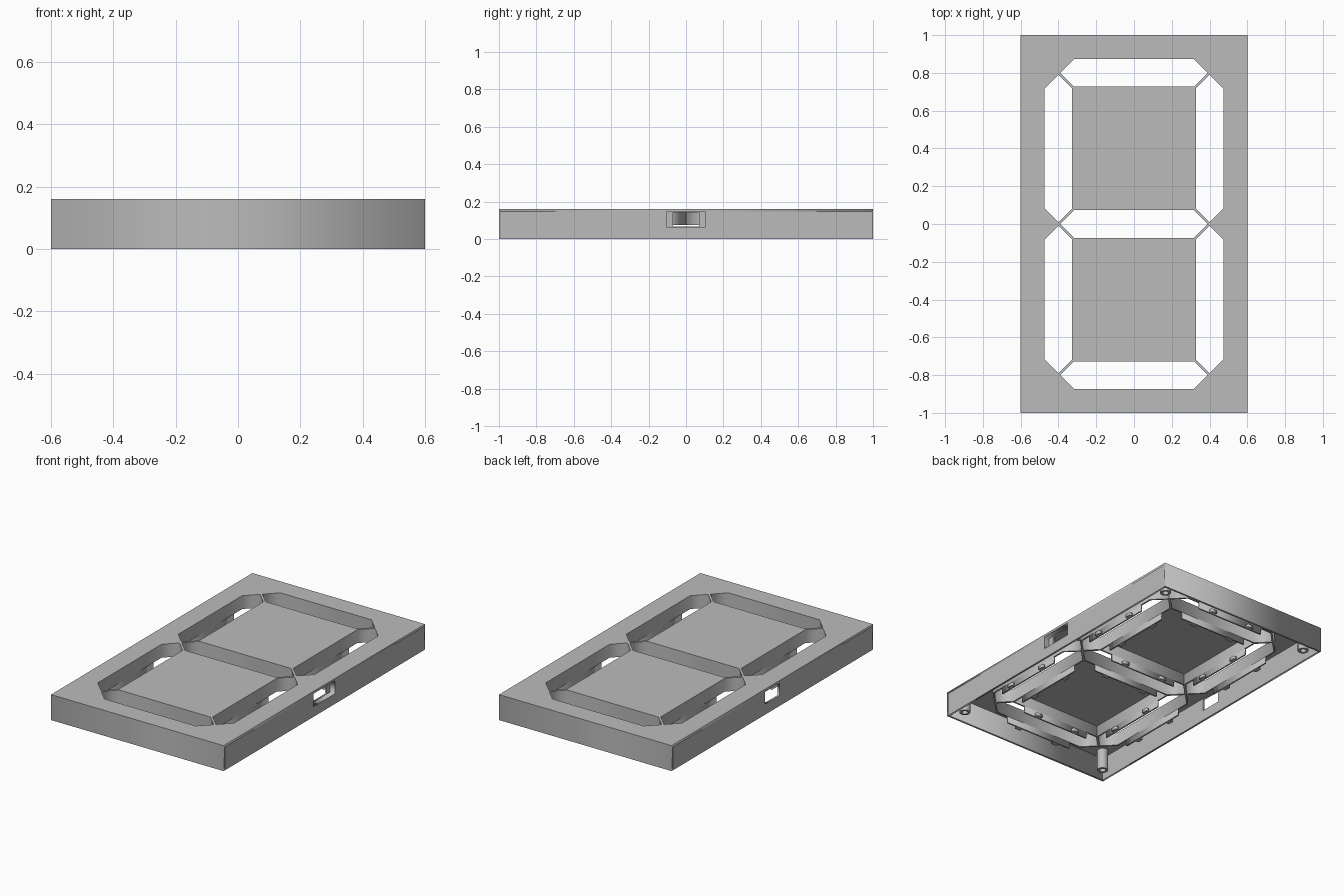
import bpy
from math import pi
from mathutils import Matrix, Vector

cube = bpy.data.objects.get("Cube")
if cube:
    bpy.data.objects.remove(cube)

grey = bpy.data.materials.new("plain grey")
grey.use_nodes = True
colour = (0.5, 0.5, 0.5, 1)
grey.diffuse_color = colour
grey.node_tree.nodes["Principled BSDF"].inputs["Base Color"].default_value = colour

# Sends local x, y, z to world y, z, x for panels that face sideways
SIDEWAYS = Matrix(((0, 0, 1, 0), (1, 0, 0, 0), (0, 1, 0, 0), (0, 0, 0, 1)))


def panel(name, loops, low, high, sideways=False):
    """Flat panel between two levels; loops after the first are holes."""
    curve = bpy.data.curves.new(name, "CURVE")
    curve.dimensions = "2D"
    curve.fill_mode = "BOTH"
    curve.extrude = (high - low) / 2
    for loop in loops:
        spline = curve.splines.new("POLY")
        spline.points.add(len(loop) - 1)
        for point, (x, y) in zip(spline.points, loop):
            point.co = (x, y, 0, 1)
        spline.use_cyclic_u = True
    helper = bpy.data.objects.new(name + " outline", curve)
    bpy.context.collection.objects.link(helper)
    graph = bpy.context.evaluated_depsgraph_get()
    mesh = bpy.data.meshes.new_from_object(helper.evaluated_get(graph))
    bpy.data.objects.remove(helper)
    mesh.transform(Matrix.Translation((0, 0, (low + high) / 2)))
    if sideways:
        mesh.transform(SIDEWAYS)
    mesh.materials.clear()
    mesh.materials.append(grey)
    obj = bpy.data.objects.new(name, mesh)
    bpy.context.collection.objects.link(obj)
    return obj


def rect(x0, x1, y0, y1):
    return [(x0, y0), (x1, y0), (x1, y1), (x0, y1)]


def box(name, x0, x1, y0, y1, z0, z1):
    return panel(name, [rect(x0, x1, y0, y1)], z0, z1)


def hexagon(cx, cy, half, upright, grow=0.0):
    """Pointed segment outline, optionally grown outward by a wall thickness."""
    w = HALF_WIDTH + grow
    tip = half + grow * 1.414
    s = tip - w
    pts = [(-tip, 0), (-s, -w), (s, -w), (tip, 0), (s, w), (-s, w)]
    if upright:
        pts = [(y, x) for x, y in pts]
    return [(cx + x, cy + y) for x, y in pts]


W, L, H = 0.6, 1.0, 0.16
HALF_WIDTH = 0.073
WALL = 0.012
ROOF = 0.147
NOTCH, LOW = 0.076, 0.035

segments = [(0, y, 0.39, False) for y in (-0.8, 0, 0.8)]
segments += [(x, y, 0.39, True) for x in (-0.4, 0.4) for y in (-0.4, 0.4)]

# Roof with seven openings
panel("face_plate", [rect(-W, W, -L, L)] + [hexagon(*s) for s in segments], ROOF, H)

# Outer walls
for y, name in ((-L, "front_wall"), (L - WALL, "back_wall")):
    box(name, -W, W, y, y + WALL, 0, ROOF)
side = rect(-L + WALL, L - WALL, 0, ROOF)
opening = rect(-0.07, 0.07, 0.066, 0.143)
pocket = rect(-0.105, 0.105, 0.064, 0.145)
panel("right_wall", [side, opening], -W, -W + WALL, True)
panel("left_wall", [side, pocket], W - WALL, W, True)

# Recessed socket in the left wall
rim = rect(-0.115, 0.115, 0.056, ROOF)
panel("socket_collar", [rim, pocket], W - 0.035, W - WALL, True)
panel("socket_back", [rim, opening], W - 0.045, W - 0.035, True)

# Light wells: full ring above, long skirts below that stop short of the tips
for i, seg in enumerate(segments):
    cx, cy, half, upright = seg
    panel(f"light_well_{i}", [hexagon(*seg, grow=WALL * 0.8), hexagon(*seg)], NOTCH, ROOF)
    for sign in (-1, 1):
        near = sign * HALF_WIDTH
        far = sign * (HALF_WIDTH + WALL * 0.8)
        a, b = sorted((near, far))
        reach = half - HALF_WIDTH - 0.08
        clip_far = sign * (HALF_WIDTH + 0.03)
        c, d = sorted((far, clip_far))
        pieces = [("skirt", a, b, -reach, reach, LOW, NOTCH)]
        # Small retaining clips on the skirt
        for spot in (-0.14, 0.14):
            pieces.append(("clip", c, d, spot - 0.02, spot + 0.02, LOW, LOW + 0.02))
        for name, p, q, r, s, z0, z1 in pieces:
            if upright:
                box(f"{name}_{i}", cx + p, cx + q, cy + r, cy + s, z0, z1)
            else:
                box(f"{name}_{i}", cx + r, cx + s, cy + p, cy + q, z0, z1)


# Hollow screw posts in the corners
def circle(cx, cy, radius):
    arm = Vector((radius, 0, 0))
    turns = [Matrix.Rotation(k * pi / 12, 3, "Z") @ arm for k in range(24)]
    return [(cx + v.x, cy + v.y) for v in turns]


for x in (-0.53, 0.53):
    for y in (-0.92, 0.92):
        panel("screw_post", [circle(x, y, 0.032), circle(x, y, 0.018)], 0.015, ROOF)
